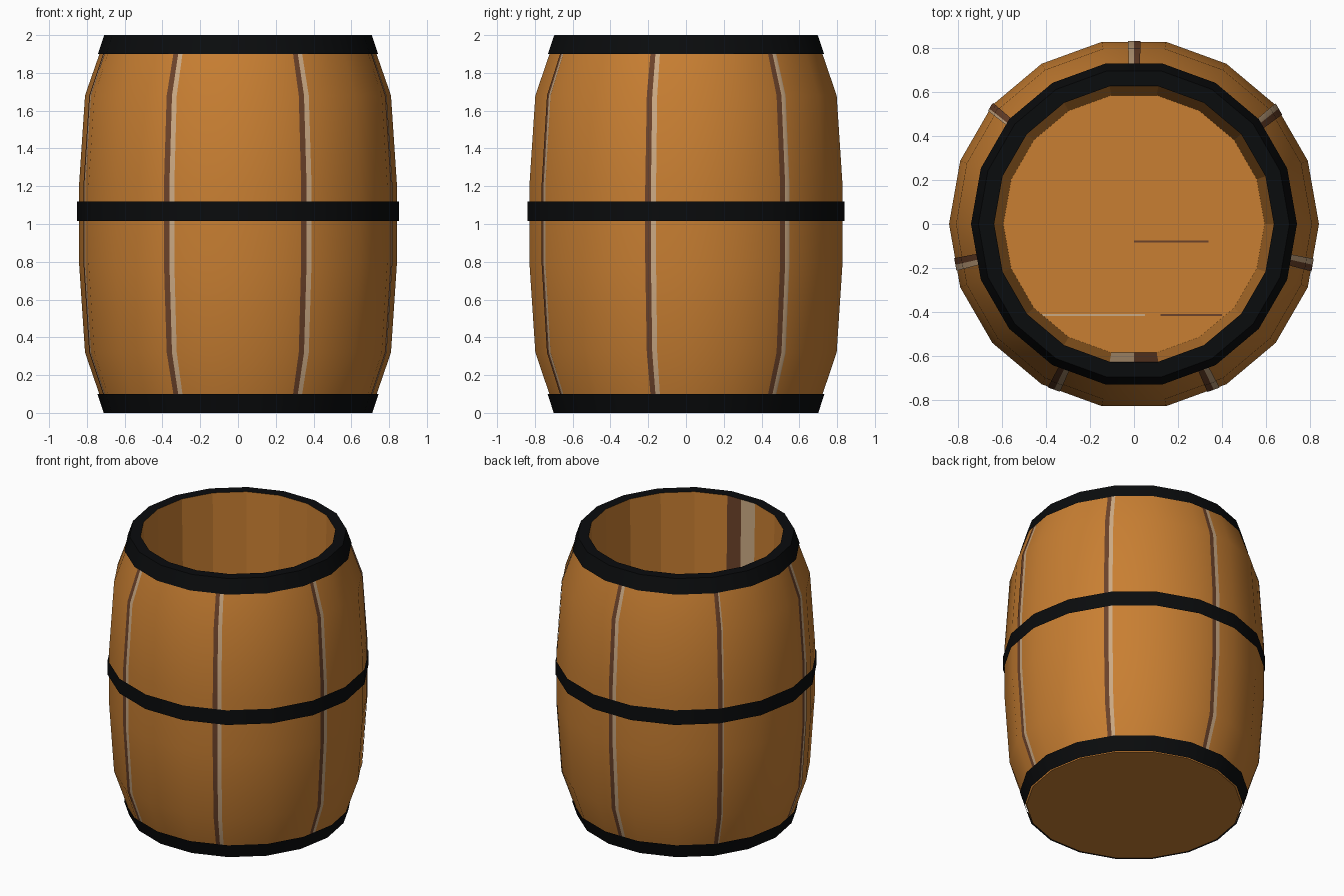
import bpy, bmesh, math

if "Cube" in bpy.data.objects:
    bpy.data.objects.remove(bpy.data.objects["Cube"])

SIDES = 18
STEP = 360 / SIDES


def material(name, rgb):
    m = bpy.data.materials.new(name)
    m.diffuse_color = (*rgb, 1)
    m.use_nodes = True
    m.node_tree.nodes["Principled BSDF"].inputs["Base Color"].default_value = m.diffuse_color
    return m


WOOD = material("warm wood", (0.58, 0.212, 0.032))
IRON = material("black iron", (0.003, 0.0035, 0.004))
DARK = material("dark seam", (0.15, 0.055, 0.023))
PALE = material("pale seam", (0.60, 0.40, 0.23))


def point(r, z, deg):
    """Point on the 18-sided ring of corner radius r."""
    off = deg % STEP - STEP / 2
    k = math.cos(math.radians(STEP / 2)) / math.cos(math.radians(off))
    a = math.radians(deg)
    return (r * k * math.cos(a), r * k * math.sin(a), z)


def lathe(name, profile, mats, angles, closed=True, smooth=True, rule=None):
    """Sweep a (radius, z) profile through the listed angles."""
    bm = bmesh.new()
    cols = [[bm.verts.new(point(r, z, a)) for r, z in profile] for a in angles]
    n = len(cols)
    for i in range(n if closed else n - 1):
        p, q = cols[i], cols[(i + 1) % n]
        for j in range(len(profile) - 1):
            f = bm.faces.new((p[j], q[j], q[j + 1], p[j + 1]))
            f.smooth = smooth
            if rule:
                f.material_index = rule(angles[i], j)
    bmesh.ops.remove_doubles(bm, verts=bm.verts[:], dist=0.0001)
    for e in bm.edges:
        if len(e.link_faces) == 2 and e.calc_face_angle(0) > math.radians(35):
            e.smooth = False
    me = bpy.data.meshes.new(name)
    bm.to_mesh(me)
    bm.free()
    for m in mats:
        me.materials.append(m)
    ob = bpy.data.objects.new(name, me)
    bpy.context.collection.objects.link(ob)
    return ob


RING = [i * STEP for i in range(SIDES)]
BELLY = [(0.70, 0), (0.81, 0.32), (0.842, 0.8), (0.842, 1.2), (0.81, 1.68), (0.70, 1.997)]

# Bulging outer shell with its base
lathe("barrel_body", [(0, 0)] + BELLY, [WOOD], RING)

# Tapered inside wall and floor; the front facet carries a two-tone seam
def inside_rule(a, j):
    if j == 0 and a == 260:
        return 1
    if j == 0 and a == 270:
        return 2
    return 0

lathe("barrel_inside", [(0.637, 2.0), (0.595, 0.1), (0, 0.1)], [WOOD, PALE, DARK],
      sorted(RING + [270]), smooth=False, rule=inside_rule)

# Iron hoops
lathe("top_hoop", [(0.742, 1.9), (0.708, 2.0), (0.637, 2.0)], [IRON], RING)
lathe("middle_hoop", [(0.852, 1.015), (0.852, 1.12)], [IRON], RING)
lathe("bottom_hoop", [(0.711, 0), (0.744, 0.1)], [IRON], RING)

# Seven painted stave seams, each a dark strip beside a pale one
SEAM = [(r + 0.004, z) for r, z in [(0.732, 0.095)] + BELLY[1:-1] + [(0.732, 1.905)]]


def strip(name, a0, a1, mat):
    corners = [c for c in RING if a0 < c < a1]
    lathe(name, SEAM, [mat], [a0] + corners + [a1], closed=False)


for i in range(7):
    mid = (90 + i * 360 / 7) % 360
    strip(f"seam_dark_{i + 1}", mid - 2.1, mid, DARK)
    strip(f"seam_pale_{i + 1}", mid, mid + (0.8 if i == 1 else 1.9), PALE)


# Short plank lines on the floor
def floor_line(name, x0, x1, y, mat):
    bpy.ops.mesh.primitive_cube_add(size=1, location=((x0 + x1) / 2, y, 0.101))
    ob = bpy.context.object
    ob.name = name
    ob.scale = (x1 - x0, 0.009, 0.004)
    ob.data.materials.append(mat)


floor_line("floor_line_middle", 0.0, 0.34, -0.08, DARK)
floor_line("floor_line_left", -0.42, 0.05, -0.415, PALE)
floor_line("floor_line_right", 0.12, 0.40, -0.415, DARK)
